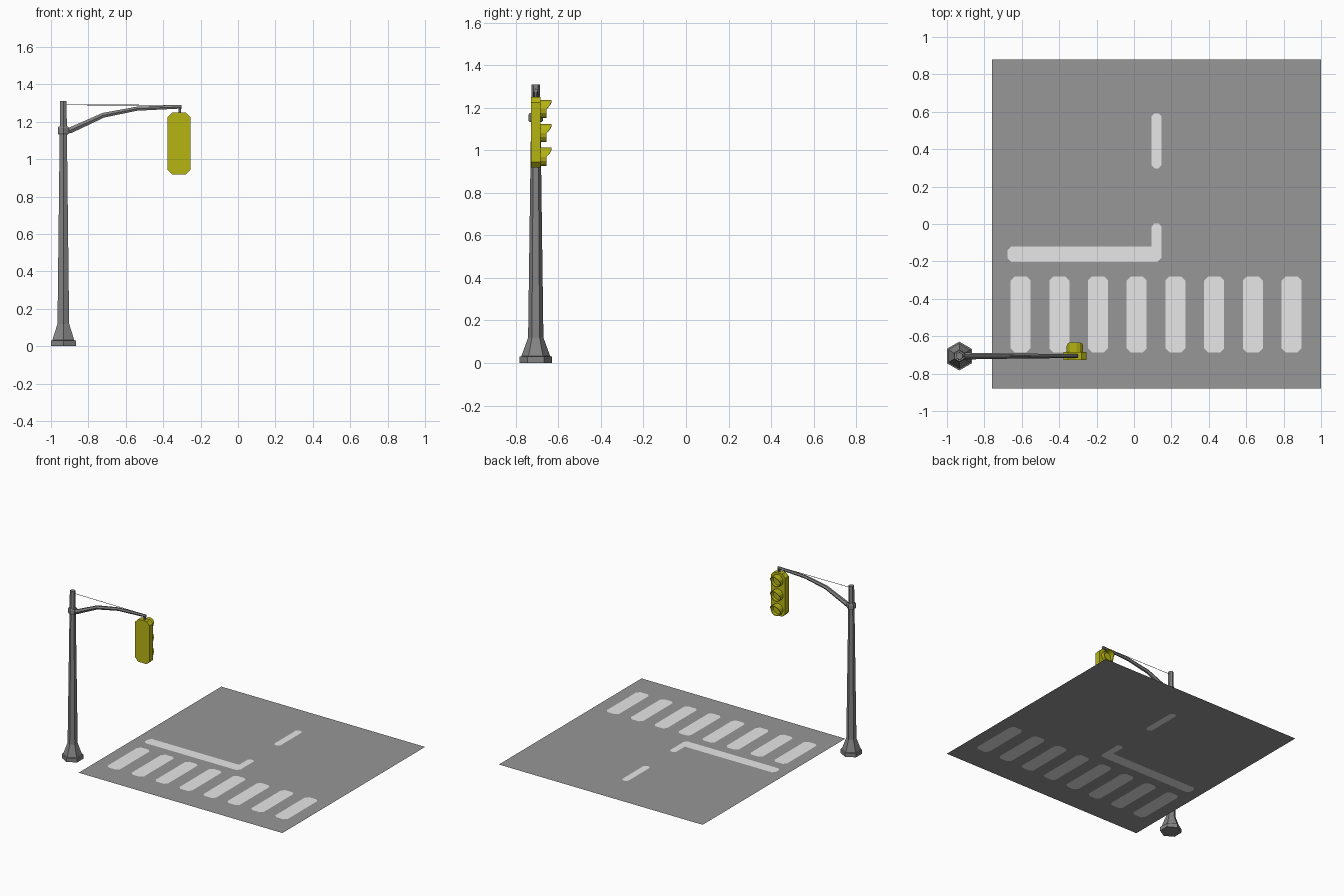
import bpy, bmesh, math
from mathutils import Vector, geometry

if "Cube" in bpy.data.objects:
    bpy.data.objects.remove(bpy.data.objects["Cube"])


def material(name, rgb):
    m = bpy.data.materials.new(name)
    m.diffuse_color = (*rgb, 1)
    m.use_nodes = True
    m.node_tree.nodes["Principled BSDF"].inputs["Base Color"].default_value = m.diffuse_color
    return m


ASPHALT = material("asphalt grey", (0.31, 0.31, 0.31))
PAINT = material("road paint white", (0.8, 0.8, 0.8))
STEEL = material("steel grey", (0.23, 0.23, 0.23))
YELLOW = material("signal yellow", (0.47, 0.46, 0.007))


def finish(name, bm, *mats, fix=True):
    if fix:
        bmesh.ops.recalc_face_normals(bm, faces=bm.faces)
    me = bpy.data.meshes.new(name)
    bm.to_mesh(me)
    bm.free()
    for m in mats:
        me.materials.append(m)
    ob = bpy.data.objects.new(name, me)
    bpy.context.collection.objects.link(ob)
    return ob


def skin(bm, rings):
    """Join consecutive rings with quads and cap both ends."""
    rows = [[bm.verts.new(p) for p in r] for r in rings]
    n = len(rows[0])
    for a, b in zip(rows, rows[1:]):
        for i in range(n):
            j = (i + 1) % n
            bm.faces.new((a[i], a[j], b[j], b[i]))
    bm.faces.new(rows[0][::-1])
    bm.faces.new(rows[-1])


def sweep(name, path, sides, mat):
    """Tube along (x, z, radius) points in the plane of the pole."""
    pts = [Vector((x, POLE_Y, z)) for x, z, r in path]
    side, rings = Vector((0, 1, 0)), []
    for i, p in enumerate(pts):
        t = (pts[min(i + 1, len(pts) - 1)] - pts[max(i - 1, 0)]).normalized()
        up = t.cross(side)
        angles = [math.tau * k / sides for k in range(sides)]
        rings.append([p + path[i][2] * (side * math.cos(a) + up * math.sin(a)) for a in angles])
    bm = bmesh.new()
    skin(bm, rings)
    return finish(name, bm, mat)


def chamfered(x0, x1, y0, y1, c):
    return [(x0 + c, y0), (x1 - c, y0), (x1, y0 + c), (x1, y1 - c),
            (x1 - c, y1), (x0 + c, y1), (x0, y1 - c), (x0, y0 + c)]


POLE_X, POLE_Y = -0.934, -0.706
SIGNAL_X = -0.316

# Road sheet with the painted markings cut into it
shapes = [[(-0.76, -0.88), (1, -0.88), (1, 0.88), (-0.76, 0.88)]]
for i in range(8):
    x = -0.66 + 0.207 * i
    shapes.append(chamfered(x, x + 0.107, -0.687, -0.28, 0.022))
shapes.append(chamfered(0.094, 0.147, 0.297, 0.592, 0.016))
shapes.append([(-0.657, -0.203), (0.125, -0.203), (0.147, -0.181), (0.147, -0.014),
               (0.133, 0.002), (0.108, 0.002), (0.094, -0.014), (0.094, -0.12),
               (-0.657, -0.12), (-0.677, -0.14), (-0.677, -0.183)])
coords, loops = [], []
for s in shapes:
    loops.append(list(range(len(coords), len(coords) + len(s))))
    coords += [Vector(p) for p in s]
verts, _, faces, _, _, origin = geometry.delaunay_2d_cdt(coords, [], loops, 1, 1e-5)
bm = bmesh.new()
vs = [bm.verts.new((v.x, v.y, 0)) for v in verts]
for f, src in zip(faces, origin):
    face = bm.faces.new([vs[i] for i in f])
    face.material_index = 1 if any(k > 0 for k in src) else 0
    face.normal_update()
    if face.normal.z < 0:
        face.normal_flip()
finish("road", bm, ASPHALT, PAINT, fix=False)

# Hexagonal pole with flared foot
sweep("pole", [(POLE_X, z, r) for z, r in
               ((0, 0.077), (0.03, 0.077), (0.032, 0.068), (0.12, 0.036), (1.31, 0.02))], 6, STEEL)
# Collar, curved arm, stay wire and hanger
sweep("arm_collar", [(POLE_X, z, r) for z, r in
                     ((1.132, 0.029), (1.14, 0.034), (1.167, 0.034), (1.175, 0.029))], 6, STEEL)
sweep("arm", [(-0.925, 1.15, 0.018), (-0.895, 1.155, 0.018), (-0.72, 1.235, 0.015),
              (-0.54, 1.27, 0.0125), (-0.301, 1.28, 0.0105)], 6, STEEL)
sweep("stay_wire", [(POLE_X, 1.291, 0.002), (-0.305, 1.288, 0.002)], 4, STEEL)
sweep("signal_hanger", [(-0.311, 1.24, 0.008), (-0.311, 1.285, 0.008)], 6, STEEL)

# Signal housing: chamfered outline with depth
outline = chamfered(SIGNAL_X - 0.062, SIGNAL_X + 0.062, 0.918, 1.25, 0.026)
bm = bmesh.new()
skin(bm, [[(x, y, z) for x, z in outline] for y in (-0.728, -0.684)])
finish("signal_housing", bm, YELLOW)


# Hooded lamps: hollow tubes whose top reaches further out
def hood_ring(r, zc, back=None):
    ring = []
    for k in range(14):
        a = math.tau * k / 14
        dz = 0.044 * math.sin(a)
        y = -0.655 + 0.022 * min(max(dz / 0.027, 0), 1) if back is None else back
        ring.append((SIGNAL_X + r * math.cos(a), y, zc + r * math.sin(a)))
    return ring


for name, zc in (("upper", 1.194), ("middle", 1.081), ("lower", 0.969)):
    bm = bmesh.new()
    skin(bm, [hood_ring(0.044, zc, -0.69), hood_ring(0.044, zc),
              hood_ring(0.038, zc), hood_ring(0.036, zc, -0.678)])
    finish(name + "_lamp_hood", bm, YELLOW)
